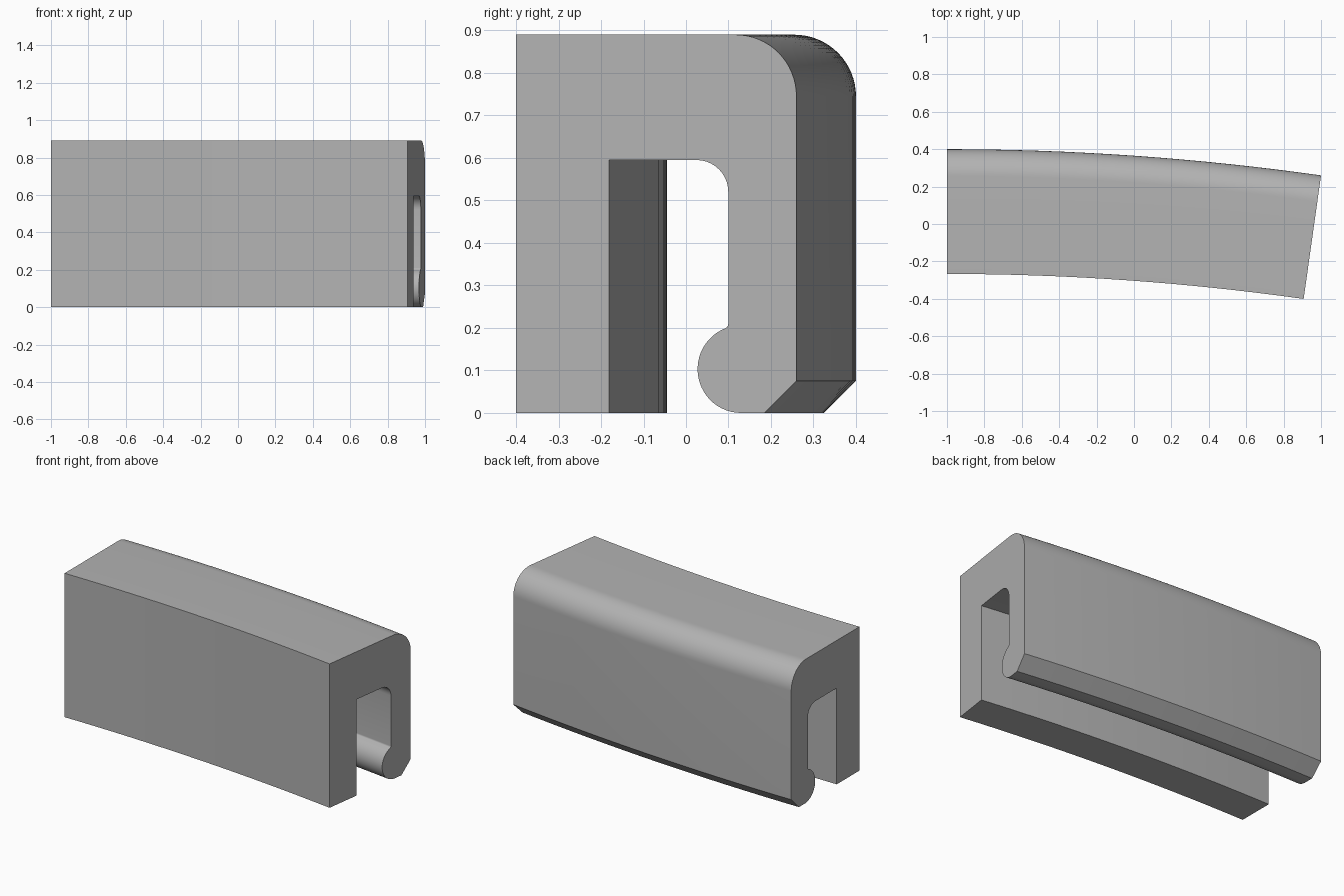
import bpy, bmesh
from math import radians, sin, cos, asin, pi

cube = bpy.data.objects.get("Cube")
if cube:
    bpy.data.objects.remove(cube, do_unlink=True)

OUTER = 14.35              # bend radius of the back wall
DEPTH = 0.667              # front to back thickness
SWEEP = asin(2 / OUTER)    # bend angle over the whole length
STEPS = 16


def arc(cx, cz, r, start, end, n):
    """Points on an arc, angles in degrees."""
    angles = [radians(start + (end - start) * i / n) for i in range(n + 1)]
    return [(cx + r * cos(a), cz + r * sin(a)) for a in angles]


# Cross-section: (distance from the front wall, height)
profile = [(0, 0), (0, 0.89)]
profile += arc(DEPTH - 0.145, 0.745, 0.145, 90, 0, 16)      # rounded top edge
profile += [(DEPTH, 0.075), (DEPTH - 0.076, 0)]             # bottom chamfer
profile += arc(0.535, 0.103, 0.103, -90, -248.6, 24)        # hook bead
profile += arc(0.493, 0.21, 0.012, -68.6, 0, 5)             # fillet above bead
profile += arc(0.43, 0.52, 0.075, 0, 90, 10)                # rounded slot corner
profile += [(0.222, 0.595), (0.222, 0)]                     # straight slot wall

# Sweep the cross-section along the gentle bend
bm = bmesh.new()
rings = []
for step in range(STEPS + 1):
    t = SWEEP * step / STEPS
    ring = []
    for d, z in profile:
        r = OUTER - DEPTH + d
        ring.append(bm.verts.new((-1 + r * sin(t), 0.4 - OUTER + r * cos(t), z)))
    rings.append(ring)
count = len(profile)
for a, b in zip(rings, rings[1:]):
    for i in range(count):
        j = (i + 1) % count
        bm.faces.new((a[i], a[j], b[j], b[i]))
bm.faces.new(rings[0])
bm.faces.new(rings[-1])
bmesh.ops.recalc_face_normals(bm, faces=bm.faces)

mesh = bpy.data.meshes.new("curved_clip_rail")
bm.to_mesh(mesh)
bm.free()
rail = bpy.data.objects.new("curved_clip_rail", mesh)
bpy.context.collection.objects.link(rail)

# Plain grey material
grey = bpy.data.materials.new("light grey")
grey.use_nodes = True
colour = (0.45, 0.45, 0.45, 1)
grey.diffuse_color = colour
grey.node_tree.nodes["Principled BSDF"].inputs["Base Color"].default_value = colour
mesh.materials.append(grey)

# Smooth the rounds, keep the corners crisp
bpy.ops.object.select_all(action="DESELECT")
rail.select_set(True)
bpy.context.view_layer.objects.active = rail
bpy.ops.object.shade_smooth_by_angle(angle=radians(30))
